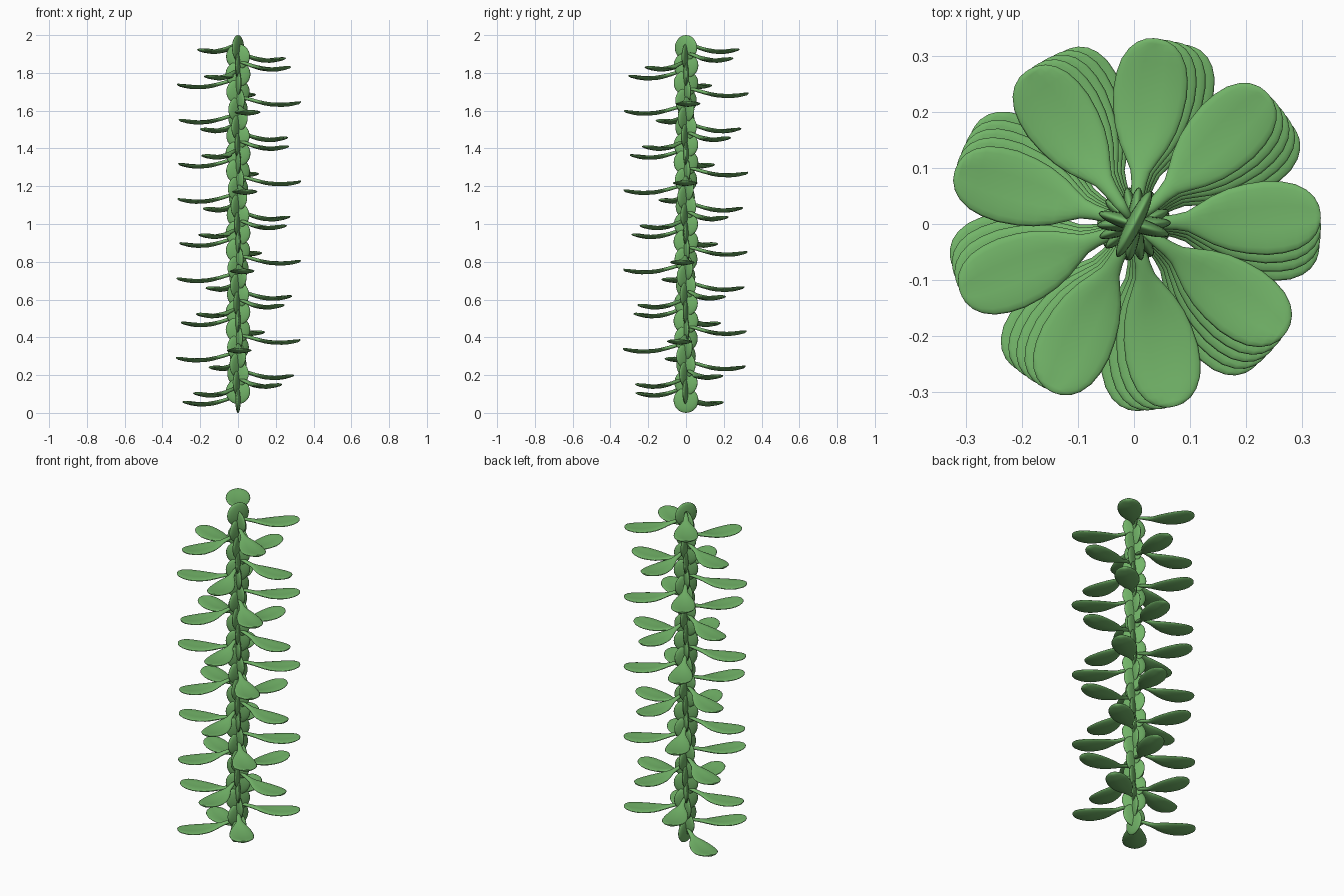
import bpy, bmesh, math

if "Cube" in bpy.data.objects:
    bpy.data.objects.remove(bpy.data.objects["Cube"])

N = 41                       # leaf / pad pairs up the stem
STEP = math.radians(-80.4)   # turn per pair, going down
TOP, BOTTOM = 1.933, 0.067

green = bpy.data.materials.new("leaf_green")
green.diffuse_color = (0.17, 0.46, 0.14, 1)
green.use_nodes = True
green.node_tree.nodes["Principled BSDF"].inputs["Base Color"].default_value = green.diffuse_color

# leaf stations: distance out, height, half width, half thickness
STATIONS = [(0.015, 0.016, 0.006, 0.005), (0.045, 0.011, 0.011, 0.009),
            (0.075, 0.003, 0.014, 0.010), (0.095, -0.003, 0.018, 0.010),
            (0.115, -0.008, 0.029, 0.010), (0.14, -0.013, 0.043, 0.010),
            (0.17, -0.018, 0.055, 0.010), (0.20, -0.020, 0.062, 0.010),
            (0.235, -0.021, 0.066, 0.010), (0.265, -0.019, 0.064, 0.010),
            (0.29, -0.016, 0.058, 0.009), (0.31, -0.012, 0.047, 0.008),
            (0.323, -0.010, 0.034, 0.007), (0.331, -0.008, 0.018, 0.005),
            (0.333, -0.007, 0.005, 0.002)]
SIDES = 20


def finish(bm, name):
    bmesh.ops.recalc_face_normals(bm, faces=bm.faces)
    mesh = bpy.data.meshes.new(name)
    bm.to_mesh(mesh)
    bm.free()
    for p in mesh.polygons:
        p.use_smooth = True
    mesh.materials.append(green)
    return mesh


def leaf_mesh():
    """Spoon-shaped leaf along +x, slightly cupped with a midline groove."""
    bm = bmesh.new()
    rings = []
    for x, z, w, t in STATIONS:
        ring = []
        for k in range(SIDES):
            a = 2 * math.pi * k / SIDES
            c, s = math.cos(a), math.sin(a)
            y = w * c
            cup = 1.0 * y * y
            groove = 0.002 * math.exp(-(y / 0.012) ** 2) if w > 0.03 else 0
            ring.append(bm.verts.new((x, y, z + t * s + cup - groove)))
        rings.append(ring)
    for a, b in zip(rings, rings[1:]):
        for k in range(SIDES):
            j = (k + 1) % SIDES
            bm.faces.new((a[k], a[j], b[j], b[k]))
    bm.faces.new(rings[0])
    bm.faces.new(rings[-1])
    return finish(bm, "leaf")


def pad_mesh():
    """Flat upright lens-shaped stem pad lying in the xz plane."""
    bm = bmesh.new()
    bmesh.ops.create_uvsphere(bm, u_segments=24, v_segments=14, radius=1)
    bmesh.ops.scale(bm, vec=(0.066, 0.014, 0.067), verts=bm.verts)
    return finish(bm, "stem_pad")


def place(name, mesh, z, angle):
    ob = bpy.data.objects.new(name, mesh)
    ob.location.z = z
    ob.rotation_euler.z = angle
    bpy.context.collection.objects.link(ob)


# spiral of leaves with a stem pad behind each one
leaf, pad = leaf_mesh(), pad_mesh()
for i in range(N):
    z = TOP + (BOTTOM - TOP) * i / (N - 1)
    a = math.radians(125) + STEP * i
    place(f"leaf_{i + 1}", leaf, z, a)
    place(f"stem_pad_{i + 1}", pad, z, a - math.radians(62))
